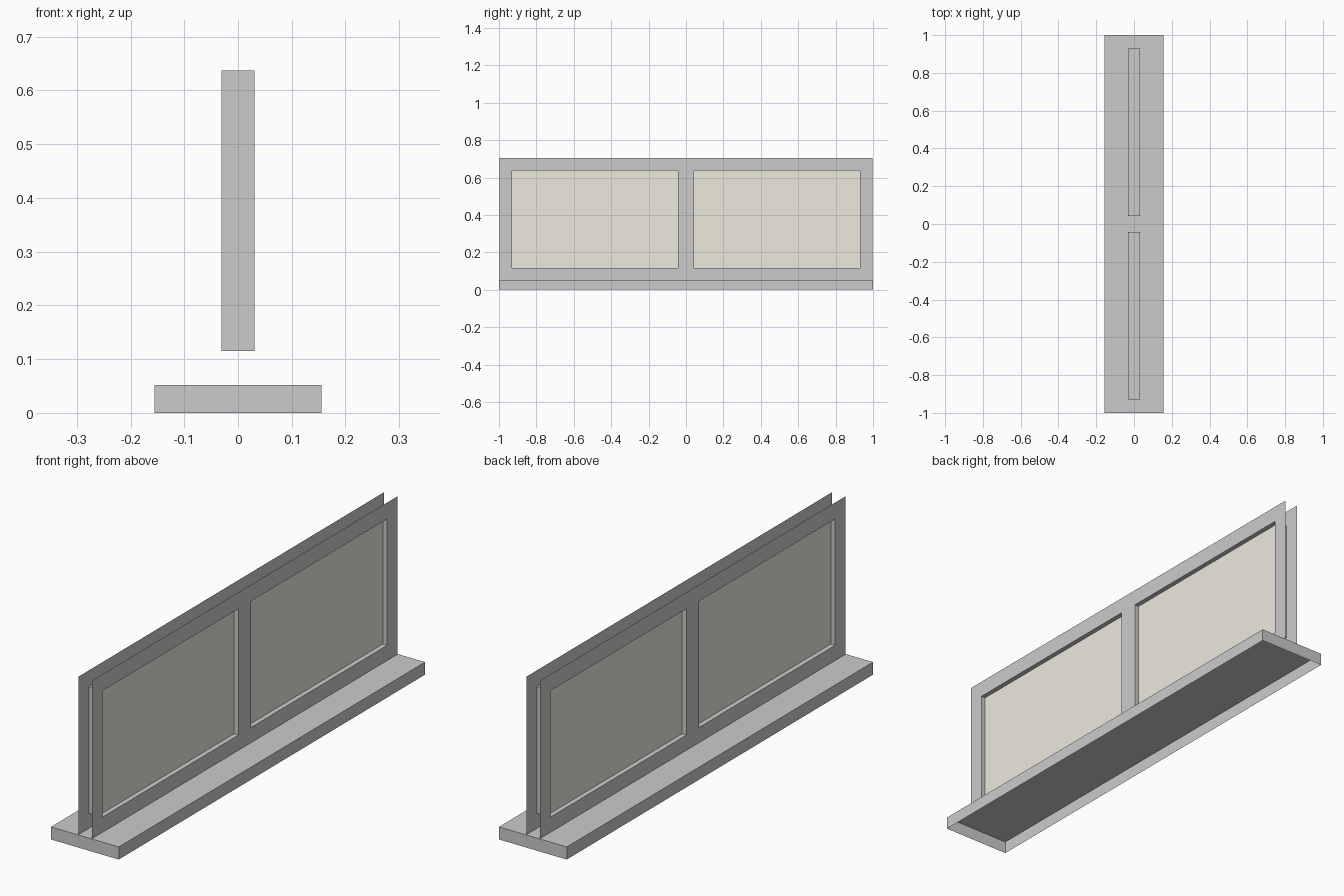
import bpy
import bmesh

if "Cube" in bpy.data.objects:
    bpy.data.objects.remove(bpy.data.objects["Cube"])

BASE_X, BASE_Z = 0.155, 0.052
SHEET_X, SHEET_Y, TOP_Z = 0.031, 0.997, 0.705
WIN_Y, WIN_Z = (0.042, 0.93), (0.115, 0.637)
PANEL_X = 0.011


def make_object(name, quads, material=None):
    """Object from quads, each a list of four corner points."""
    bm = bmesh.new()
    for quad in quads:
        bm.faces.new([bm.verts.new(p) for p in quad])
    bmesh.ops.remove_doubles(bm, verts=bm.verts, dist=1e-5)
    mesh = bpy.data.meshes.new(name)
    bm.to_mesh(mesh)
    bm.free()
    obj = bpy.data.objects.new(name, mesh)
    bpy.context.collection.objects.link(obj)
    if material:
        mesh.materials.append(material)
    return obj


def upright(x, y0, y1, z0, z1):
    """Rectangle in the plane of constant x, facing away from the centre."""
    pts = [(x, y0, z0), (x, y1, z0), (x, y1, z1), (x, y0, z1)]
    return pts if x > 0 else pts[::-1]


def extrude_loop(loop, offset):
    """Quads joining a closed loop to its offset copy."""
    moved = [tuple(a + b for a, b in zip(p, offset)) for p in loop]
    n = len(loop)
    return [[loop[i], loop[(i + 1) % n], moved[(i + 1) % n], moved[i]] for i in range(n)]


beige = bpy.data.materials.new("beige_panel")
beige.diffuse_color = (0.85, 0.82, 0.73, 1)
beige.use_nodes = True
beige.node_tree.nodes["Principled BSDF"].inputs["Base Color"].default_value = beige.diffuse_color

# Base: tray open at the bottom
rim = [(-BASE_X, -1, 0), (BASE_X, -1, 0), (BASE_X, 1, 0), (-BASE_X, 1, 0)]
top = [(x, y, BASE_Z) for x, y, z in rim]
make_object("base", extrude_loop(rim, (0, 0, BASE_Z)) + [top])

# Thin frame sheets, each with two window openings
ys = [-SHEET_Y, -WIN_Y[1], -WIN_Y[0], WIN_Y[0], WIN_Y[1], SHEET_Y]
zs = [BASE_Z, WIN_Z[0], WIN_Z[1], TOP_Z]
for side, label in ((1, "right"), (-1, "left")):
    quads = [upright(side * SHEET_X, ys[i], ys[i + 1], zs[j], zs[j + 1])
             for i in range(5) for j in range(3)
             if not (j == 1 and i in (1, 3))]
    make_object(f"frame_sheet_{label}", quads)

# Window linings between the sheets, and recessed panels on both faces
for y0, y1, label in ((ys[1], ys[2], "front"), (ys[3], ys[4], "back")):
    loop = upright(-SHEET_X, y0, y1, *WIN_Z)
    make_object(f"window_lining_{label}", extrude_loop(loop, (2 * SHEET_X, 0, 0)))
    make_object(f"window_panel_{label}",
                [upright(x, y0, y1, *WIN_Z) for x in (PANEL_X, -PANEL_X)], beige)
